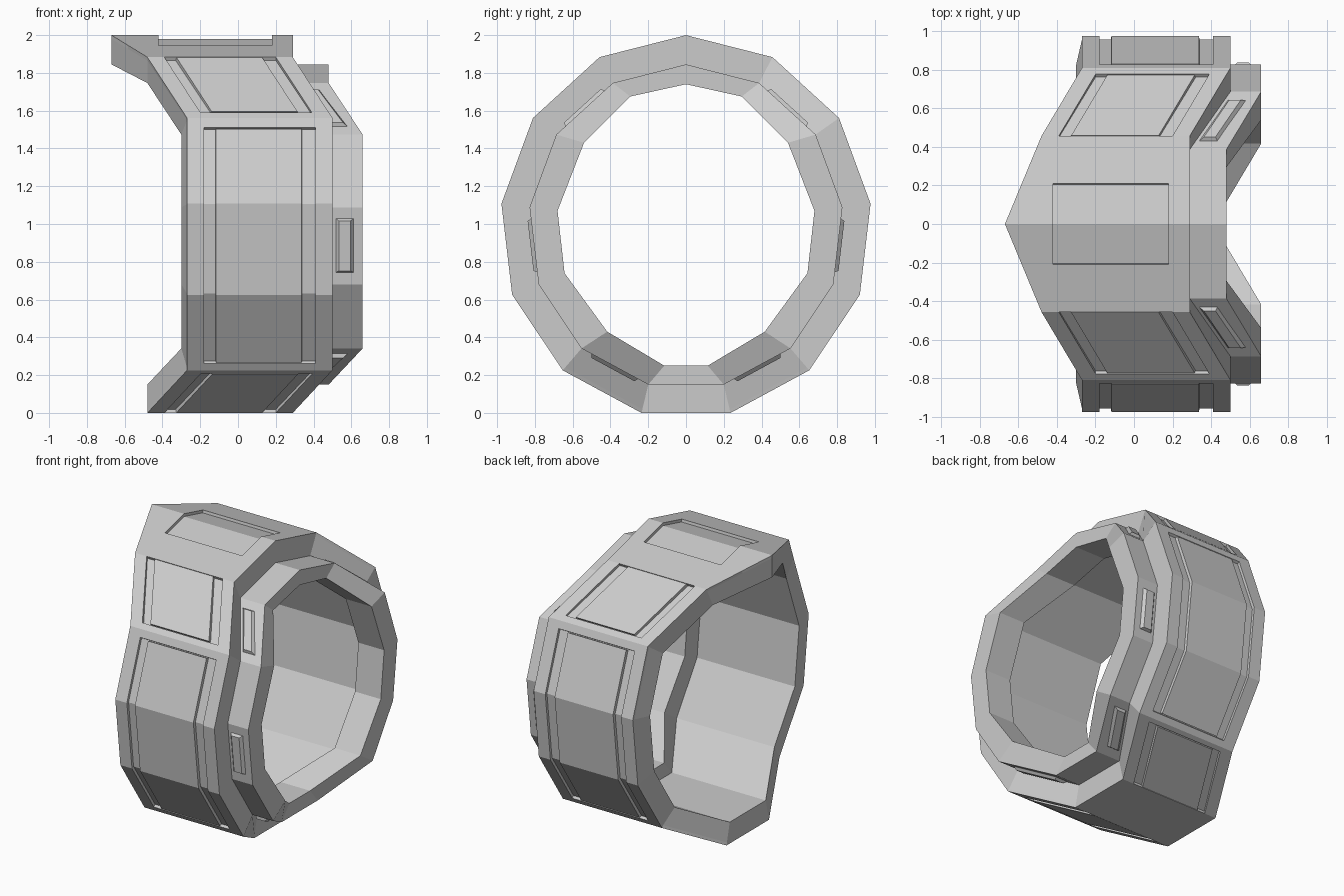
import bpy, bmesh, math

if "Cube" in bpy.data.objects:
    bpy.data.objects.remove(bpy.data.objects["Cube"])

N, CZ, YS = 13, 0.985, 0.97          # sides, centre height, width squash
R_OUT, R_CORE, R_IN = 1.0147, 0.995, 0.86
INNER = [(0, 1.74), (.295, 1.675), (.54, 1.43), (.68, 1.07),
         (.643, .74), (.417, .43), (.115, .25)]   # collar bore, half


def fold(v):
    v = v % N
    return min(v, N - v)


def lerp_fn(f):
    """Turn a per-corner function into one that interpolates along the sides."""
    def g(t):
        i = math.floor(t)
        k = t - i
        return f(i) * (1 - k) + (f(i + 1) * k if k else 0)
    return g


def corner_shift(v):
    return -0.21 if fold(v) in (0, 1, 6) else 0.0


shift = lerp_fn(corner_shift)
left = lerp_fn(lambda v: -0.46 if fold(v) == 0 else -0.27)   # pointed top edge
cy = lerp_fn(lambda v: math.sin(2 * math.pi * v / N) * YS)
cz = lerp_fn(lambda v: math.cos(2 * math.pi * v / N))


def pt(x, t, r):
    """x is in the sheared frame of the band, t counts corners from the top."""
    return (x + shift(t), r * cy(t), CZ + r * cz(t))


def loft(name, sections, closed):
    bm = bmesh.new()
    rows = [[bm.verts.new(p) for p in s] for s in sections]
    n = len(rows[0])
    for i in range(len(rows) if closed else len(rows) - 1):
        a, b = rows[i], rows[(i + 1) % len(rows)]
        for j in range(n):
            bm.faces.new((a[j], a[(j + 1) % n], b[(j + 1) % n], b[j]))
    if not closed:
        bm.faces.new(rows[0])
        bm.faces.new(rows[-1])
    bmesh.ops.recalc_face_normals(bm, faces=bm.faces)
    me = bpy.data.meshes.new(name)
    bm.to_mesh(me)
    bm.free()
    ob = bpy.data.objects.new(name, me)
    bpy.context.collection.objects.link(ob)


def plate(name, t0, t1, x0, x1, lo=R_CORE, hi=R_OUT, bev=0.0, mirror=True):
    """Raised plate following the polygon from t0 to t1; x0 may be a function."""
    ts = [t0] + [i for i in range(math.floor(t0) + 1, math.ceil(t1))] + [t1]
    for s in ((1, -1) if mirror else (1,)):
        secs = []
        for i, t in enumerate(ts):
            th = t + (2 * bev if i == 0 else -2 * bev if i == len(ts) - 1 else 0)
            xl, xh = (x0(s * t), x0(s * th)) if callable(x0) else (x0, x0)
            secs.append([pt(xl, s * t, lo), pt(x1, s * t, lo),
                         pt(x1 - bev, s * th, hi), pt(xh + bev, s * th, hi)])
        loft(name, secs, False)


# Main band core
loft("band_core", [[pt(left(v), v, R_CORE), pt(.5, v, R_CORE), pt(.5, v, R_IN),
                    pt(left(v) - (0 if fold(v) in (0, 1, 6) else .03), v, R_IN)]
                   for v in range(N)], True)

# Edge strips along the sides, and the full-width bottom plate
plate("edge_strip_left", 1, 6, left, -.18)
plate("edge_strip_right", 1, 6, .41, .5)
plate("bottom_plate", 6, 7, -.27, .5, mirror=False)

# Top cover with a framed recess over the ridge
plate("top_cover", .46, 1, left, .5)
plate("top_frame_left", -.46, .46, left, -.21, mirror=False)
plate("top_frame_right", -.46, .46, .39, .5, mirror=False)

# Side panels between the strips
plate("shoulder_panel", 1, 1.9, -.12, .34, bev=.003)
plate("panel_bridge", 1.91, 2.11, -.18, .41)
plate("side_panel", 2.12, 4.9, -.12, .34, bev=.003)
plate("panel_bridge_low", 4.91, 5.07, -.18, .41)
plate("lower_panel", 5.08, 6, -.12, .34, bev=.003)


# Inner collar sticking out of the right end
def collar(v):
    k = fold(v)
    y, z = INNER[k]
    if v > N / 2:
        y = -y
    x0 = .46 + corner_shift(v)
    x1 = .48 if k in (0, 1, 6) else .66
    oy, oz = R_IN * cy(v), CZ + R_IN * cz(v)
    return [(x0, oy, oz), (x1, oy, oz), (x1, y, z), (x0, y, z)]


loft("collar", [collar(v) for v in range(N)], True)

# Small raised blocks on alternate collar sides
for f in (1, 3, 5):
    plate("collar_block", f + .13, f + .86, .51, .62, R_IN - .01, R_IN + .02, .025)
